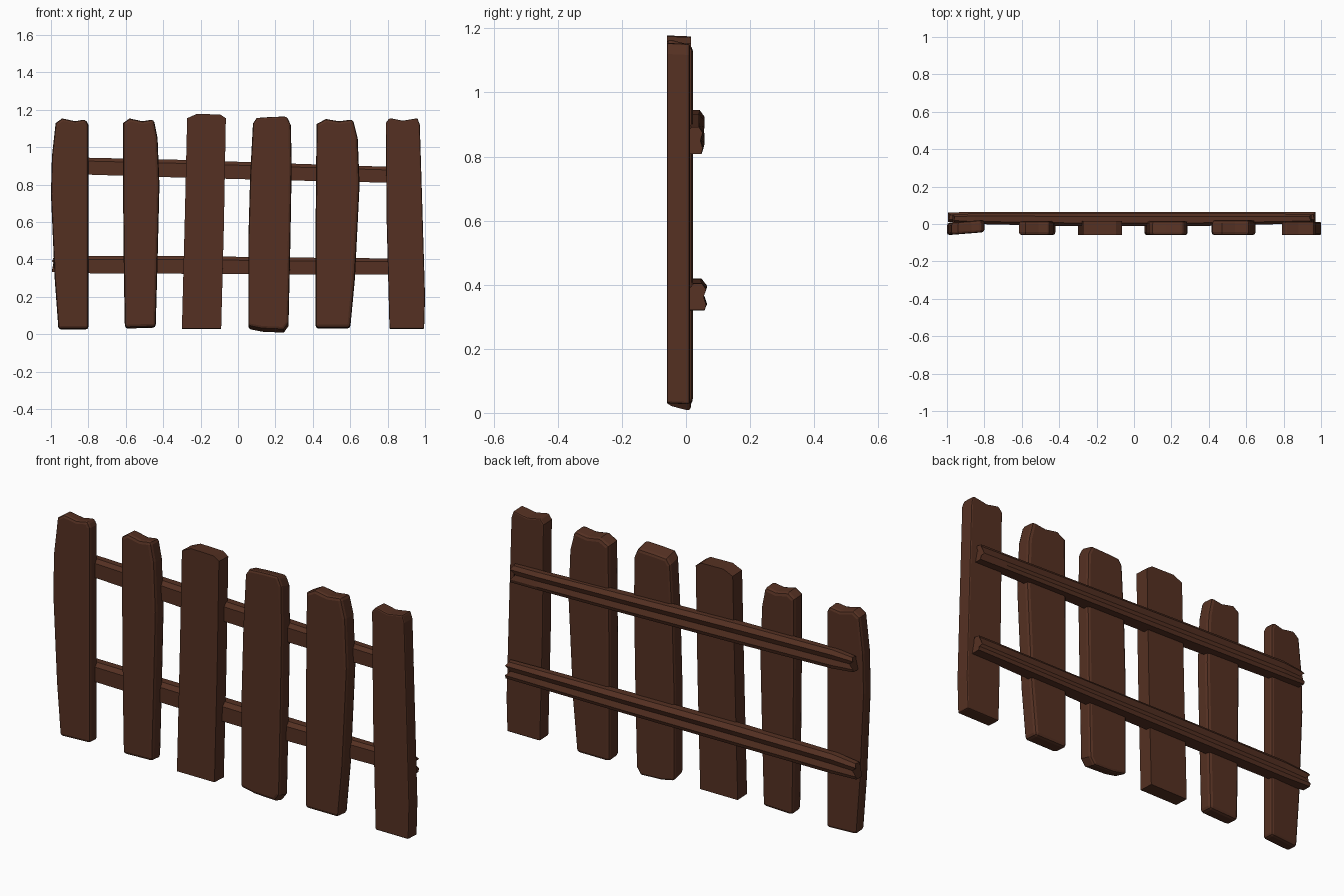
import bpy, bmesh
from mathutils import Vector

wood = bpy.data.materials.new("dark_wood")
wood.diffuse_color = (0.09, 0.03, 0.016, 1)


def add_object(name, bm, bevel):
    bmesh.ops.recalc_face_normals(bm, faces=bm.faces)
    mesh = bpy.data.meshes.new(name)
    bm.to_mesh(mesh)
    bm.free()
    mesh.materials.append(wood)
    obj = bpy.data.objects.new(name, mesh)
    bpy.context.collection.objects.link(obj)
    if bevel:
        mod = obj.modifiers.new("worn_edges", "BEVEL")
        mod.width = bevel
        mod.segments = 2
        mod.limit_method = "ANGLE"
        mod.angle_limit = 1.1
    return obj


def loft(rings):
    """Skin closed rings of points and cap both ends."""
    bm = bmesh.new()
    loops = [[bm.verts.new(p) for p in ring] for ring in rings]
    n = len(loops[0])
    for a, b in zip(loops, loops[1:]):
        for i in range(n):
            j = (i + 1) % n
            bm.faces.new((a[i], a[j], b[j], b[i]))
    bm.faces.new(loops[0])
    bm.faces.new(loops[-1])
    return bm


def plank(name, outline, y0, y1, bevel, yaw=0.0, drop=0.008):
    """Front outline (x, z) extruded from y0 to y1; yaw skews it, drop tilts the ends."""
    cx = sum(p[0] for p in outline) / len(outline)
    rings = []
    for y, dz in ((y0, 0), (y1, -drop)):
        rings.append([Vector((x, y + yaw * (x - cx), z + dz)) for x, z in outline])
    return add_object(name, loft(rings), bevel)


# Upright planks, left to right
plank("plank_1", [(-0.96, 0.03), (-0.80, 0.03), (-0.80, 1.12), (-0.815, 1.15), (-0.87, 1.14),
                  (-0.94, 1.155), (-0.975, 1.13), (-0.995, 0.95), (-1.0, 0.75), (-0.98, 0.3)],
      -0.053, 0.013, 0.014, yaw=0.08, drop=0.005)
plank("plank_2", [(-0.605, 0.035), (-0.44, 0.04), (-0.43, 0.4), (-0.42, 0.8), (-0.43, 1.05),
                  (-0.45, 1.15), (-0.51, 1.14), (-0.58, 1.155), (-0.615, 1.13),
                  (-0.615, 0.8), (-0.61, 0.3)],
      -0.06, 0.016, 0.016, drop=0.006)
plank("plank_3", [(-0.30, 0.03), (-0.09, 0.03), (-0.075, 0.6), (-0.065, 1.155), (-0.095, 1.175),
                  (-0.22, 1.178), (-0.272, 1.155), (-0.285, 0.6)],
      -0.06, 0.015, 0.0, drop=0.003)
plank("plank_4", [(0.055, 0.045), (0.13, 0.03), (0.245, 0.025), (0.27, 0.06), (0.28, 0.5),
                  (0.287, 0.9), (0.283, 1.12), (0.262, 1.168), (0.17, 1.165), (0.10, 1.16),
                  (0.08, 1.13), (0.065, 0.85), (0.055, 0.5)],
      -0.06, 0.016, 0.014, drop=0.02)
plank("plank_5", [(0.415, 0.035), (0.60, 0.035), (0.625, 0.3), (0.65, 0.8), (0.64, 1.05),
                  (0.615, 1.15), (0.54, 1.14), (0.47, 1.152), (0.42, 1.125), (0.415, 0.6)],
      -0.06, 0.022, 0.016, drop=0.006)
plank("plank_6", [(0.81, 0.03), (0.995, 0.03), (1.0, 0.2), (0.985, 0.7), (0.972, 1.12),
                  (0.96, 1.155), (0.88, 1.142), (0.81, 1.156), (0.79, 1.13), (0.795, 0.6)],
      -0.06, 0.012, 0.007, drop=0.003)


# Rail cross-section: (y, z) fractions of depth and height
SECTION = [(0.0, -0.5), (0.9, -0.5), (1.0, -0.3), (0.85, 0.0), (1.0, 0.28),
           (0.75, 0.5), (0.25, 0.5), (0.0, 0.3)]
# End raggedness per section point, split by a notch in the back
RAGGED = [0.0, 0.0, 0.0, 0.025, 0.0, 0.012, 0.005, 0.012]


def rail(name, stations):
    """Stations are (x, z centre, height, front y, back y)."""
    rings = []
    last = len(stations) - 1
    for i, (x, z, h, ya, yb) in enumerate(stations):
        sign = 1 if i == 0 else (-1 if i == last else 0)
        rings.append([(x + sign * r, ya + (yb - ya) * v, z + h * w)
                      for (v, w), r in zip(SECTION, RAGGED)])
    return add_object(name, loft(rings), 0)


# Horizontal rails behind the planks
rail("upper_rail", [(-0.97, 0.90, 0.07, 0.008, 0.05), (-0.85, 0.90, 0.09, 0.0, 0.057),
                    (-0.3, 0.885, 0.095, -0.012, 0.058), (0.3, 0.867, 0.09, -0.012, 0.058),
                    (0.8, 0.853, 0.085, 0.0, 0.055), (0.95, 0.85, 0.085, 0.005, 0.052)])
rail("lower_rail", [(-0.995, 0.37, 0.075, 0.012, 0.062), (-0.85, 0.373, 0.093, 0.0, 0.064),
                    (-0.3, 0.371, 0.095, -0.01, 0.065), (0.3, 0.365, 0.09, -0.01, 0.065),
                    (0.8, 0.363, 0.085, 0.005, 0.064), (0.97, 0.362, 0.083, 0.01, 0.063)])
